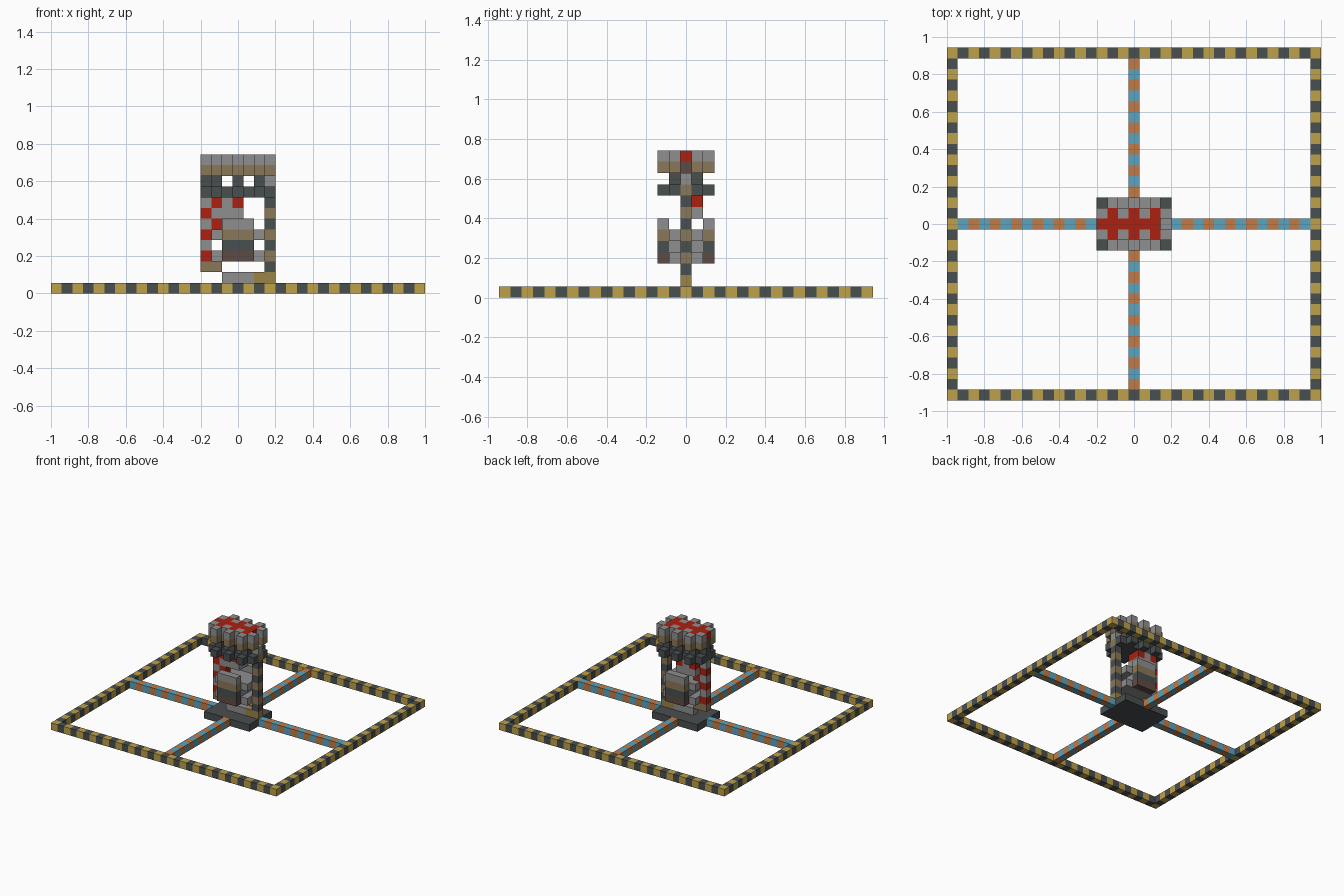
import bpy
import bmesh
from mathutils import Vector

if "Cube" in bpy.data.objects:
    bpy.data.objects.remove(bpy.data.objects["Cube"], do_unlink=True)

U = 2 / 35  # block size

# Palette
PALETTE = {
    "yellow": "bea14a", "dark": "494e50", "grey": "8f8f8f", "red": "ac2010",
    "blue": "5ba4bf", "orange": "c27b45", "brown": "8a7859",
    "dark_brown": "5e4b46", "ochre": "9b8347",
}


def linear(hexa):
    vals = [int(hexa[i:i + 2], 16) / 255 for i in (0, 2, 4)]
    return [((v + 0.055) / 1.055) ** 2.4 if v > 0.04 else v / 12.92 for v in vals] + [1]


MATS = {}
for key, hexa in PALETTE.items():
    m = bpy.data.materials.new(key)
    m.use_nodes = True
    m.diffuse_color = linear(hexa)
    bsdf = m.node_tree.nodes["Principled BSDF"]
    bsdf.inputs["Base Color"].default_value = linear(hexa)
    bsdf.inputs["Roughness"].default_value = 0.9
    MATS[key] = m


def block(xs, ys, zs, colour):
    """Cells of a box; colour is a name or a rule of x, y, z."""
    rule = colour if callable(colour) else (lambda x, y, z: colour)
    return {(x, y, z): rule(x, y, z) for x in xs for y in ys for z in zs}


def build(name, cells):
    """Mesh of the outer faces of a set of block cells."""
    bm = bmesh.new()
    used = sorted(set(cells.values()))
    for cell, colour in cells.items():
        centre = Vector(cell) + Vector((0, 0, 0.5))
        for axis in range(3):
            for sign in (-1, 1):
                n = Vector((0, 0, 0))
                n[axis] = sign
                if tuple(int(c + d) for c, d in zip(cell, n)) in cells:
                    continue
                a = Vector((0, 0, 0))
                a[(axis + 1) % 3] = 0.5
                b = n.cross(a)
                mid = centre + n / 2
                corners = (mid - a - b, mid + a - b, mid + a + b, mid - a + b)
                f = bm.faces.new([bm.verts.new(p * U) for p in corners])
                f.material_index = used.index(colour)
    bmesh.ops.remove_doubles(bm, verts=bm.verts, dist=U / 100)
    bmesh.ops.recalc_face_normals(bm, faces=bm.faces)
    mesh = bpy.data.meshes.new(name)
    bm.to_mesh(mesh)
    bm.free()
    for c in used:
        mesh.materials.append(MATS[c])
    ob = bpy.data.objects.new(name, mesh)
    bpy.context.collection.objects.link(ob)


def span(a, b):
    return range(a, b + 1)


# Striped square frame on the ground
def stripes(x, y, z):
    return "yellow" if (x + y) % 2 else "dark"


frame = {}
for s in (-1, 1):
    frame |= block(span(-17, 17), [16 * s], [0], stripes)
    frame |= block([17 * s], span(-16, 16), [0], stripes)
build("striped_frame", frame)


# Four spokes between the frame and the base
def spoke_rule(x, y, z):
    return "orange" if (x + y) % 2 else "blue"


for s, x_name, y_name in ((-1, "right_spoke", "front_spoke"), (1, "left_spoke", "back_spoke")):
    build(x_name, block([s * i for i in span(4, 16)], [0], [0], spoke_rule))
    build(y_name, block([0], [s * i for i in span(3, 15)], [0], spoke_rule))

# Base slab
build("base_slab", block(span(-3, 3), span(-2, 2), [0], "dark"))

# Floor pipe and the striped post on the left
build("floor_pipe", block(span(-1, 1), [0], [1], "grey") | block([2], [0], [1], "ochre"))
post = block([3], [0], span(1, 9), lambda x, y, z: "brown" if z % 2 else "dark")
post[3, 0, 1] = "ochre"
post[3, 0, 10] = "grey"
build("striped_post", post)

# Red and grey column on the right, with its curved arm
column = block(span(-3, -2), [0], [2], "brown")
column |= block([-3], [0], span(3, 8), lambda x, y, z: "red" if z % 2 else "grey")
column[-2, 0, 6] = "red"
build("striped_column", column)
arm = block(span(-2, 0), [0, 1], [7], "grey")
arm |= block(span(-2, 0), [0, 1], [8], lambda x, y, z: "grey" if x % 2 else "red")
build("upper_arm", arm)

# Boiler: two wide rings around a narrower body, with raised rims
SIDE = {3: "dark_brown", 4: "dark", 5: "brown", 6: "grey"}


def boiler_rule(x, y, z):
    return SIDE[z] if abs(y) == 2 else "grey"


boiler = block(span(-1, 1), span(-2, 2), span(3, 5), boiler_rule)
boiler |= block([-2, 2], span(-1, 1), [3, 5], "grey")
boiler |= block(span(-1, 1), [-2, 2], [6], boiler_rule)
build("boiler", boiler)


# Crown: toothed plates, the teeth alternating along the sides
def toothed(z, rim, core):
    cells = block(span(-3, 3), [-1, 1], [z], lambda x, y, z: rim if x % 2 else core)
    cells |= block([-2, 0, 2], [-2, 2], [z], rim)
    cells |= block(span(-3, 2), [0], [z], core)
    return cells


build("lower_crown", toothed(9, "dark", "dark"))
build("crown_struts", block([-2, 0, 2], [-1, 1], [10], "dark") | block([-3], [0], [10], "dark"))
build("upper_crown", toothed(11, "brown", "dark_brown") | toothed(12, "grey", "red"))
